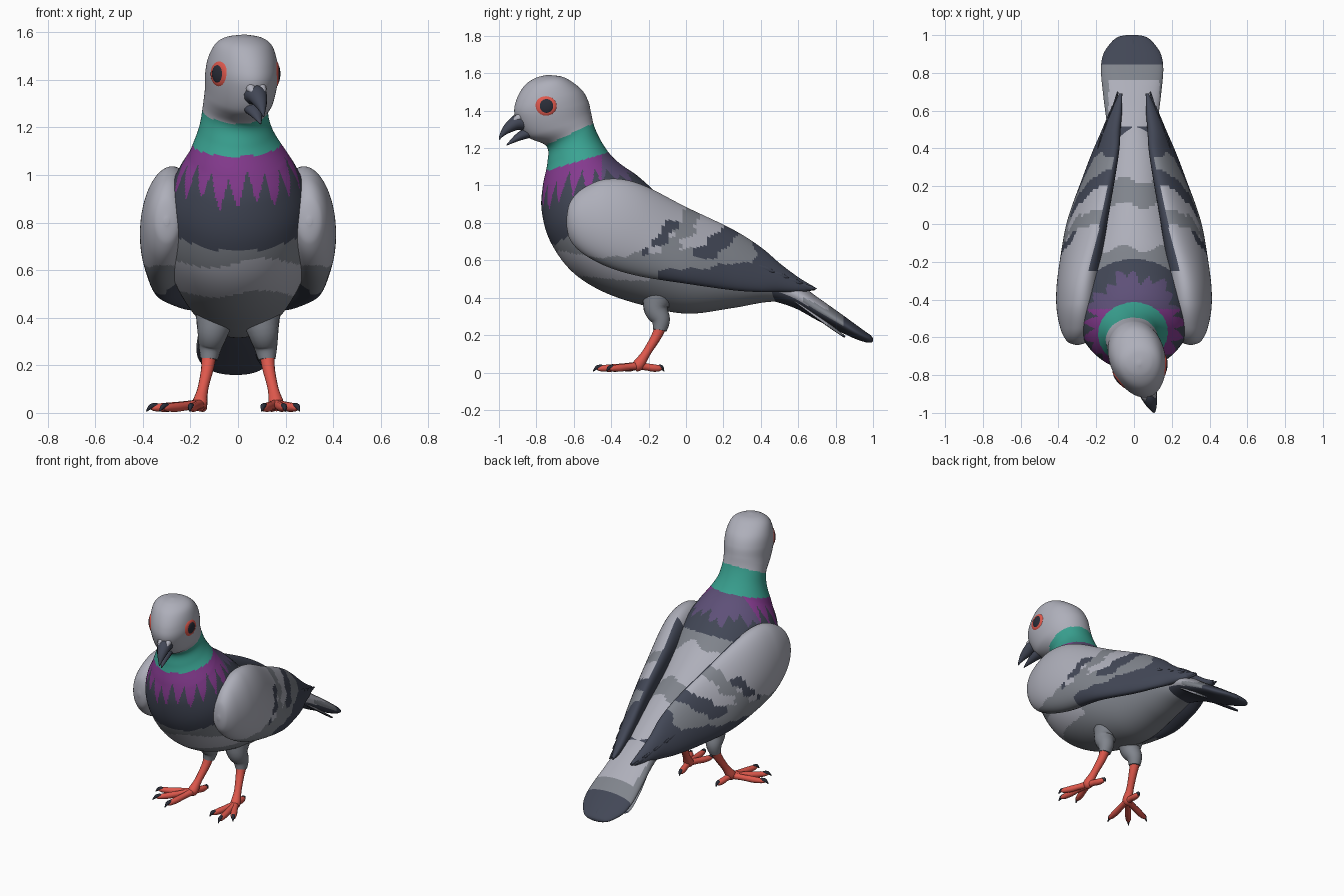
import bpy, bmesh, math
from math import sin, cos, pi, atan2, sqrt
from mathutils import Vector, Matrix

if "Cube" in bpy.data.objects:
    bpy.data.objects.remove(bpy.data.objects["Cube"])

# ---------- materials ----------
COLOURS = [("light grey", (174, 175, 186)), ("mid grey", (128, 132, 140)),
           ("slate", (66, 71, 86)), ("teal", (58, 163, 146)), ("purple", (132, 58, 142)),
           ("dull purple", (94, 80, 120)), ("coral red", (222, 88, 76)), ("near black", (42, 45, 56))]
LIGHT, MID, SLATE, TEAL, PURPLE, DULL, RED, BLACK = range(8)
MATS = []
for label, rgb in COLOURS:
    m = bpy.data.materials.new(label)
    m.diffuse_color = [((c / 255 + 0.055) / 1.055) ** 2.4 for c in rgb] + [1]
    m.use_nodes = True
    m.node_tree.nodes["Principled BSDF"].inputs["Base Color"].default_value = m.diffuse_color
    MATS.append(m)


# ---------- helpers ----------
def spline(rows, steps):
    """Smooth (Catmull-Rom) rows of numbers, 'steps' samples per span."""
    out = []
    for i in range(len(rows) - 1):
        p = [rows[max(0, min(len(rows) - 1, i + k))] for k in (-1, 0, 1, 2)]
        for s in range(steps + (i == len(rows) - 2)):
            t = s / steps
            out.append([0.5 * (2 * b + (c - a) * t + (2 * a - 5 * b + 4 * c - d) * t * t
                               + (3 * b - a - 3 * c + d) * t ** 3) for a, b, c, d in zip(*p)])
    return out


def loft(name, rings, rule, angle=50):
    """Skin closed rings; rule is a material number or f(centre, normal)."""
    bm = bmesh.new()
    vr = [[bm.verts.new(p) for p in ring] for ring in rings]
    n = len(vr[0])
    for a, b in zip(vr, vr[1:]):
        for j in range(n):
            bm.faces.new((a[j], a[(j + 1) % n], b[(j + 1) % n], b[j]))
    bm.faces.new(vr[0])
    bm.faces.new(vr[-1])
    bmesh.ops.recalc_face_normals(bm, faces=bm.faces)
    for f in bm.faces:
        f.smooth = True
        f.material_index = rule(f.calc_center_median(), f.normal) if callable(rule) else rule
    me = bpy.data.meshes.new(name)
    bm.to_mesh(me)
    bm.free()
    for m in MATS:
        me.materials.append(m)
    me.set_sharp_from_angle(angle=math.radians(angle))
    ob = bpy.data.objects.new(name, me)
    bpy.context.collection.objects.link(ob)
    return ob


def tube(name, rows, mat, steps=5, sides=12, flat=1.0, place=lambda p: p):
    """Tapered tube through rows of (x, y, z, radius)."""
    rows = spline(rows, steps)
    pts = [Vector(r[:3]) for r in rows]
    rings = []
    for i, p in enumerate(pts):
        d = (pts[min(i + 1, len(pts) - 1)] - pts[max(i - 1, 0)]).normalized()
        side = d.cross(Vector((0, 0.3, 1))).normalized()
        up = side.cross(d)
        r = max(rows[i][3], 0.001)
        rings.append([place(p + r * (side * cos(a) + up * sin(a) * flat))
                      for a in (2 * pi * k / sides for k in range(sides))])
    return loft(name, rings, mat)


def blade(name, root, tip, wide, half, thick, rule):
    """Flat feather with a rounded end."""
    root, tip, wide = Vector(root), Vector(tip), Vector(wide).normalized()
    nrm = (tip - root).cross(wide).normalized()
    rings = []
    for i in range(25):
        u = i / 24
        w = half * (0.45 + 0.55 * min(1, u * 1.6)) * sqrt(max(0.002, 1 - u ** 9))
        rings.append([root.lerp(tip, u) + wide * w * cos(a) + nrm * thick * sin(a) * (1 - 0.6 * u)
                      for a in (2 * pi * k / 10 for k in range(10))])
    return loft(name, rings, rule)


TURN = 0.30   # the head looks a little to the model's +x side


def turned(p, w=1.0):
    q = Matrix.Rotation(TURN * w, 3, 'Z') @ Vector((p[0], p[1] + 0.70, 0))
    return Vector((q.x + 0.015 * w, q.y - 0.70, p[2]))


# ---------- body, neck and head ----------
BODY = [  # front/bottom y, z, back/top y, z, half width
    (.58, .385, .60, .46, .05), (.42, .375, .45, .57, .12), (.25, .345, .25, .70, .17),
    (0, .315, .05, .81, .225), (-.25, .365, -.10, .91, .28), (-.46, .44, -.20, 1.0, .308),
    (-.62, .55, -.27, 1.06, .312), (-.73, .71, -.33, 1.10, .292), (-.772, .87, -.38, 1.14, .25),
    (-.765, 1.0, -.42, 1.185, .20), (-.74, 1.12, -.46, 1.25, .156), (-.745, 1.21, -.49, 1.32, .138),
    (-.86, 1.265, -.505, 1.39, .14), (-.92, 1.37, -.52, 1.45, .147), (-.915, 1.45, -.555, 1.51, .141),
    (-.87, 1.53, -.62, 1.56, .118), (-.81, 1.573, -.67, 1.583, .075), (-.75, 1.59, -.73, 1.59, .008)]
rings = []
for fy, fz, by, bz, hw in spline(BODY, 12):
    w = max(0, min(1, ((fz + bz) / 2 - 1.08) / 0.22))
    ring = []
    for k in range(180):
        c, s = cos(2 * pi * k / 180), sin(2 * pi * k / 180)
        ring.append(turned((hw * s * (1 + 0.12 * w * c), (fy + by) / 2 + (by - fy) / 2 * c,
                            (fz + bz) / 2 + (bz - fz) / 2 * c), w))
    rings.append(ring)


def body_rule(c, n):
    x, y, z = c
    a = atan2(x, -(y + 0.52))
    tri = abs((a * 10 / pi + 0.5) % 1 - 0.5) * 2 - 0.5            # pointed neck feathers
    edge = .925 + .45 * (min(y, -.55) + .775) + .12 * (max(y, -.55) + .55)
    if z > 1.33 + .46 * (y + .5):
        return LIGHT
    if z > 1.17 + .3 * (y + .44):
        return TEAL
    if z > edge + tri * (.05 if y > -.45 else .14) + .02 * sin(a * 7):
        return DULL if y > -.45 else PURPLE
    if z > .98 + .587 * (y + .2):
        return SLATE
    if n.z > .3 and z > .45:
        b = y + .02 * sin(x * 30)
        return MID if b < -.13 or .1 < b < .23 else LIGHT
    if z > .63 + .02 * sin(x * 14):
        return MID
    return LIGHT if z > .5 + .015 * sin(x * 16) and y < -.2 else MID


loft("body", rings, body_rule)

# ---------- beak, cere and eyes ----------
tube("upper_beak", [(0, -.85, 1.335, .052), (0, -.91, 1.337, .046), (0, -.965, 1.305, .03), (0, -1.0, 1.268, .012),
                    (0, -1.012, 1.245, .003)], SLATE, place=turned, flat=.9)
tube("lower_beak", [(0, -.84, 1.285, .040), (0, -.90, 1.262, .030), (0, -.972, 1.215, .003)],
     SLATE, place=turned, flat=.75)
for s in (-1, 1):
    tube("cere", [(s * .02, -.87, 1.375, .01), (s * .024, -.91, 1.363, .02), (s * .02, -.945, 1.338, .005)],
         LIGHT, place=turned)
    for part, off, ry, rz, mat in (("eye_ring", .126, .055, .054, RED), ("pupil", .130, .039, .041, BLACK)):
        rows = []
        for i in range(9):                       # flattened ball on the side of the head
            t = pi * i / 8
            r = max(.02, sin(t))
            rows.append([turned((s * (off - .013 * cos(t) + .34 * r * ry * cos(a)),
                                 -.79 + r * ry * cos(a), 1.425 + r * rz * sin(a)))
                         for a in (2 * pi * k / 24 for k in range(24))])
        loft(part, rows, mat)

# ---------- wings ----------
WING = [  # y, top z, bottom z, centre x, half thickness, inward lean
    (-.64, .82, .79, .30, .01, 0), (-.62, .91, .71, .30, .055, 0), (-.55, .985, .635, .30, .09, .01),
    (-.42, 1.035, .565, .30, .11, .02), (-.25, 1.01, .515, .287, .11, .03), (0, .885, .475, .25, .09, .06),
    (.25, .765, .44, .185, .07, .05), (.4, .67, .43, .145, .055, .04), (.5, .585, .43, .12, .045, .02),
    (.6, .51, .43, .095, .03, .01), (.69, .455, .44, .07, .008, 0)]


def near(y, z, a, b):
    """Distance from (y, z) to segment a-b."""
    p, a, b = Vector((y, z)), Vector(a), Vector(b)
    t = max(0, min(1, (p - a).dot(b - a) / (b - a).length_squared))
    return (p - a - (b - a) * t).length


def wing_rule(c, n):
    x, y, z = abs(c.x), c.y, c.z
    wob = .012 * sin(y * 45) + .012 * sin(z * 60 + y * 20)
    out = n.x * (1 if c.x > 0 else -1)
    if out < -.25 and y > -.25:
        return SLATE                              # inner edge
    if y > -.15 and z < .55 + .12 * max(0, y) + wob * .5:
        return SLATE                              # flight feathers
    if y > .38 + wob * 2 or near(y, z, (-.05, .80), (-.2, .66)) < .022 + wob:
        return SLATE                              # tip and first bar
    if near(y, z, (.24, .74), (.1, .65)) < .045 + wob:
        return SLATE                              # second bar
    if near(y, z, (.04, .86), (-.1, .62)) < .04 + wob or y > .2 + wob:
        return MID
    if z < .62 + .1 * (y + .4) + wob * .5:
        return MID                                # lower coverts
    return LIGHT


for s, side in ((1, "right"), (-1, "left")):
    rings = []
    for y, zt, zb, xc, hx, lean in spline(WING, 14):
        rings.append([(s * (xc + hx * cos(a) - lean * sin(a)), y, (zt + zb) / 2 + (zt - zb) / 2 * sin(a))
                      for a in (2 * pi * k / 110 for k in range(110))])
    loft(side + "_wing", rings, wing_rule)
    for i in range(4):                            # long flight feathers along the lower edge
        blade(side + "_flight_feather", (s * (.325 - .012 * i), -.12 + .03 * i, .535 + .03 * i),
              (s * (.085 + .028 * i), .70 - .075 * i, .448 + .03 * i), (s * .25, 0, 1), .026, .012, SLATE)


# ---------- tail ----------
def tail_rule(c, n):
    if c.y > .84 or n.z < -.45:
        return SLATE
    if c.y > .755 or abs(c.x) > .135:
        return MID
    return SLATE if .47 < c.y < .52 and .015 < abs(c.x) < .08 else LIGHT


TAIL = [(.33, .60, .40, .09), (.45, .555, .385, .12), (.58, .49, .345, .14), (.7, .405, .28, .155),
        (.82, .32, .22, .165), (.9, .262, .182, .152), (.96, .218, .162, .112), (.99, .195, .16, .075),
        (1.0, .182, .166, .03)]
loft("tail_base", [[(hw * cos(a) - .01, y, (t + b) / 2 + (t - b) / 2 * sin(a))
                    for a in (2 * pi * k / 64 for k in range(64))] for y, t, b, hw in spline(TAIL, 8)], tail_rule)
for i in range(-3, 4):
    blade("tail_feather", (.028 * i - .01, .46, .545 - .008 * i * i),
          (.041 * i - .01, .985 - .015 * i * i, .195 - .001 * i * i + .004 * (i % 2)),
          (1, 0, -.08 * i), .036, .014, tail_rule)

# ---------- legs and feet ----------
for s, side, toes in ((1, "right", ((.25, -.41), (.195, -.475), (.105, -.43), (.135, -.13))),
                      (-1, "left", ((-.365, -.33), (-.315, -.43), (-.20, -.475), (-.145, -.13)))):
    tube(side + "_thigh", [(s * .095, -.15, .41, .085), (s * .106, -.16, .34, .066), (s * .116, -.135, .28, .05),
                           (s * .122, -.14, .225, .036)], MID, sides=20)
    ax, ay = s * .16, -.255
    tube(side + "_shank", [(s * .122, -.13, .26, .034), (s * .128, -.16, .19, .027), (s * .148, -.215, .10, .023),
                           (ax, ay, .04, .032), (ax, ay - .02, .02, .018)], RED)
    for tx, ty in toes:
        dx, dy = tx - ax, ty - ay
        tube(side + "_toe", [(ax, ay, .036, .022), (ax + dx * .35, ay + dy * .35, .03, .019),
                             (ax + dx * .65, ay + dy * .65, .024, .02), (ax + dx * .9, ay + dy * .9, .022, .016),
                             (tx, ty, .02, .008)], RED)
        tube(side + "_claw", [(ax + dx * .88, ay + dy * .88, .03, .012), (tx, ty, .027, .011),
                              (ax + dx * 1.1, ay + dy * 1.1, .006, .002)], BLACK, sides=8)
